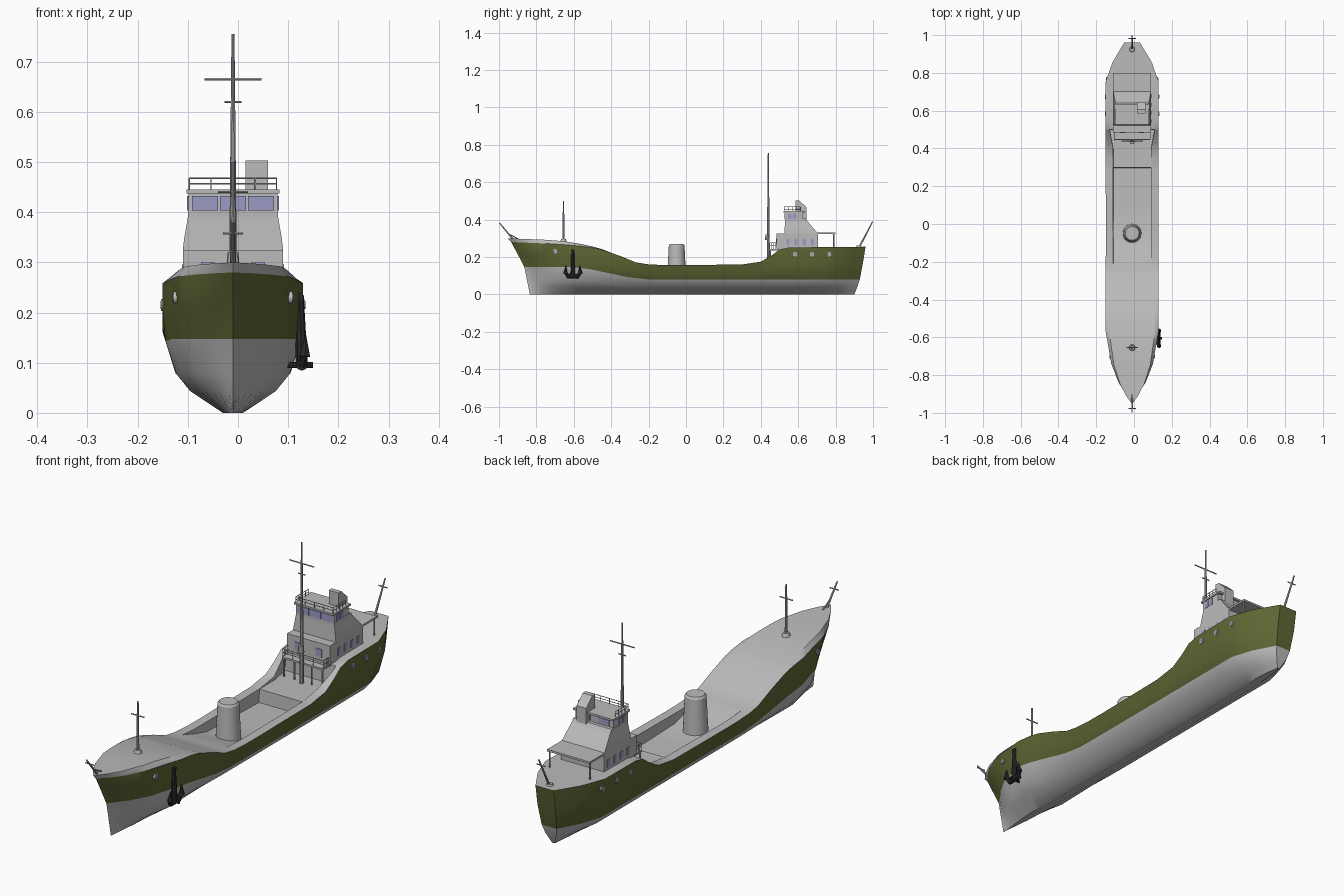
import bpy, bmesh, math
from mathutils import Vector

if "Cube" in bpy.data.objects:
    bpy.data.objects.remove(bpy.data.objects["Cube"])

CX = -0.01  # ship centreline


def material(name, rgb):
    m = bpy.data.materials.new(name)
    m.diffuse_color = (*rgb, 1)
    m.use_nodes = True
    m.node_tree.nodes["Principled BSDF"].inputs["Base Color"].default_value = m.diffuse_color
    return m


GREY = material("grey_paint", (0.50, 0.50, 0.50))
GREEN = material("olive_green", (0.118, 0.133, 0.035))
GLASS = material("window_blue", (0.33, 0.33, 0.56))
DARK = material("dark_iron", (0.022, 0.022, 0.022))


def make(name, verts, faces, mats, smooth=False):
    me = bpy.data.meshes.new(name)
    me.from_pydata([tuple(v) for v in verts], [], faces)
    bm = bmesh.new()
    bm.from_mesh(me)
    bmesh.ops.remove_doubles(bm, verts=bm.verts, dist=1e-5)
    bmesh.ops.recalc_face_normals(bm, faces=bm.faces)
    bm.to_mesh(me)
    bm.free()
    for m in mats:
        me.materials.append(m)
    ob = bpy.data.objects.new(name, me)
    bpy.context.collection.objects.link(ob)
    if smooth:
        bpy.context.view_layer.objects.active = ob
        ob.select_set(True)
        bpy.ops.object.shade_smooth_by_angle(angle=math.radians(35))
        ob.select_set(False)
    return ob


def loft(name, rings, mat, smooth=False):
    n = len(rings[0])
    verts = [p for r in rings for p in r]
    faces = [(a * n + i, a * n + (i + 1) % n, (a + 1) * n + (i + 1) % n, (a + 1) * n + i)
             for a in range(len(rings) - 1) for i in range(n)]
    faces += [tuple(range(n)), tuple(range((len(rings) - 1) * n, len(rings) * n))]
    return make(name, verts, faces, [mat], smooth)


def box(name, x, y, z, mat=GREY):
    ring = lambda h: [(x[0], y[0], h), (x[1], y[0], h), (x[1], y[1], h), (x[0], y[1], h)]
    return loft(name, [ring(z[0]), ring(z[1])], mat)


def rod(name, a, b, r1, r2=None, mat=GREY, n=10):
    a, b = Vector(a), Vector(b)
    q = (b - a).to_track_quat('Z', 'Y')
    ring = lambda c, r: [c + q @ Vector((r * math.cos(k * math.tau / n), r * math.sin(k * math.tau / n), 0))
                         for k in range(n)]
    return loft(name, [ring(a, r1), ring(b, r1 if r2 is None else r2)], mat, n > 8)


def extrude_x(name, profile, x0, x1, mat=GREY):
    return loft(name, [[(x, y, z) for y, z in profile] for x in (x0, x1)], mat)


def lerp(t, *pts):
    if t <= pts[0][0]:
        return pts[0][1]
    for (a, u), (b, v) in zip(pts, pts[1:]):
        if t <= b:
            return u + (v - u) * (t - a) / (b - a)
    return pts[-1][1]


# Hull form: sheer line, paint line, section and plan taper
def sheer(y):
    return lerp(y, (-.95, .28), (-.75, .272), (-.6, .262), (-.5, .25), (-.45, .24), (-.35, .205), (-.27, .172),
                (-.2, .16), (-.1, .156), (.3, .16), (.4, .175), (.46, .21), (.5, .24), (.55, .251), (.95, .255))


def paint_line(y):
    return lerp(y, (-.6, .147), (-.5, .132), (-.3, .09), (-.2, .08), (.9, .08))


def half_width(y, z):
    w = lerp(z, (0, .02), (.043, .085), (.08, .115), (.16, .14))
    t = lerp(y, (-.95, 0), (-.91, .25), (-.85, .52), (-.75, .79), (-.57, 1), (.75, 1), (.85, .74), (.95, .3))
    return w * (t ** (1 + .8 * max(0, 1 - z / .28)) if y < 0 else t)


def rake(y, z):
    if y < -.6:
        stem = lerp(z, (0, -.835), (.15, -.865), (.28, -.935), (.3, -.953))
        return -.6 + (y + .6) * (stem + .6) / -.35
    if y > .6:
        stern = lerp(z, (0, .90), (.05, .92), (.1, .935), (.255, .96))
        return .6 + (y - .6) * (stern - .6) / .35
    return y


stations = [-.95, -.935, -.91, -.88, -.85, -.8, -.75, -.69, -.63, -.57, -.5, -.45, -.4, -.35, -.31, -.27, -.23, -.21,
            -.13, -.05, .1, .2, .297, .3, .35, .4, .43, .46, .497, .5, .55, .65, .75, .8, .85, .9, .95]
verts, faces = [], []
for y in stations:
    s, g = sheer(y), paint_line(y)
    rise = lerp(y, (-.7, .02), (-.6, .015), (-.42, 0))
    inner = lerp(y, (-.3, .87), (-.21, .72), (.4, .72), (.5, .85))
    floor = s + rise - lerp(y, (-.21, 0), (-.05, .042), (.297, .055), (.3, 0))
    if .3 <= y < .5:
        floor = .16
    half = [(half_width(y, z), z) for z in (0, g * .3, g * .54, g, (g + s) / 2, s)]
    half += [(half_width(y, s) * inner, s + rise), (half_width(y, s) * inner * .99, floor)]
    ring = half + [(0, floor)] + [(-x, z) for x, z in reversed(half)]
    verts += [(CX + x, rake(y, z), z) for x, z in ring]
n = 17
for a in range(len(stations) - 1):
    faces += [(a * n + i, a * n + (i + 1) % n, (a + 1) * n + (i + 1) % n, (a + 1) * n + i) for i in range(n)]
base = (len(stations) - 1) * n
faces += [(base + i, base + i + 1, base + n - 2 - i, base + n - 1 - i) for i in range(7)]
faces.append((base + 7, base + 8, base + 9))
hull = make("hull", verts, faces, [GREY, GREEN], True)
# Green topsides between the paint line and the sheer
for p in hull.data.polygons:
    lo, hi = [f([hull.data.vertices[i].co.z for i in p.vertices]) for f in (min, max)]
    y, z = p.center.y, p.center.z
    outward = abs(p.normal.z) < .8 and (p.normal.x * (p.center.x - CX) > 0 or y > .9)
    if outward and paint_line(y) < z < sheer(y) - .004 and hi <= sheer(y) + .03:
        p.material_index = 1

# Deck vent trunk
rod("vent_trunk", (CX, -.05, .10), (CX, -.05, .262), .05, .042, n=24)
rod("vent_cap", (CX, -.05, .262), (CX, -.05, .27), .042, .036, n=24)


# Deckhouse tiers
def tier(name, *levels):
    loft(name, [[(CX - w, a, z), (CX + w, a, z), (CX + w, b, z), (CX - w, b, z)] for z, a, b, w in levels], GREY)


tier("lower_house", (.245, .485, .705, .10), (.325, .485, .705, .10))
tier("upper_house", (.325, .525, .705, .10), (.35, .527, .685, .097), (.39, .53, .65, .09), (.405, .53, .64, .09))
tier("bridge", (.40, .53, .625, .089), (.437, .53, .625, .089))
tier("bridge_roof", (.437, .52, .635, .093), (.445, .52, .635, .093))
tier("aft_canopy", (.323, .70, .80, .10), (.331, .70, .80, .10))
extrude_x("exhaust_stack", [(.585, .39), (.585, .503), (.605, .503), (.645, .465), (.645, .39)], .015, .06)
for sx in (-1, 1):
    rod("canopy_post", (CX + sx * .094, .79, .25), (CX + sx * .094, .79, .325), .004, n=6)

# Windows
for i in range(3):
    x = -.092 + i * .056
    box("bridge_front_window", (x, x + .052), (.527, .531), (.403, .432), GLASS)
for sx in (-1, 1):
    X = CX + sx * .0895
    box("bridge_side_window", (X - .002, X + .002), (.545, .565), (.403, .432), GLASS)
    box("bridge_side_window", (X - .002, X + .002), (.57, .59), (.403, .432), GLASS)
    box("bridge_rear_window", (CX + sx * .045 - .025, CX + sx * .045 + .025), (.624, .627), (.41, .432), GLASS)
    box("house_front_window", (CX + sx * .05 - .014, CX + sx * .05 + .014), (.482, .486), (.268, .30), GLASS)
    for y in (.545, .588, .632, .676):
        X = CX + sx * .10
        box("house_side_window", (X - .002, X + .002), (y - .009, y + .009), (.264, .296), GLASS)
    # Portholes with grey rims
    for y, z in ((-.70, .23), (.583, .215), (.674, .215), (.765, .215)):
        X = half_width(y, z)
        for nm, r, d, m in (("porthole_rim", .012, .003, GREY), ("porthole_glass", .008, .0045, GLASS)):
            rod(nm, (CX + sx * (X - .006), y, z), (CX + sx * (X + d), y, z), r, mat=m, n=12)


# Railings
def railing(name, corners, z0, z1):
    for (x0, y0), (x1, y1) in zip(corners, corners[1:]):
        for z in (z1, (z0 + z1) / 2):
            rod(name + "_bar", (x0, y0, z), (x1, y1, z), .0014, n=5)
        for k in range(5):
            p = (x0 + (x1 - x0) * k / 4, y0 + (y1 - y0) * k / 4)
            rod(name + "_post", (*p, z0), (*p, z1), .0014, n=5)


railing("roof_rail", [(-.097, .61), (-.097, .525), (.077, .525), (.077, .61)], .445, .468)
# Gallery ahead of the house, on posts
box("gallery_floor", (-.105, .085), (.445, .50), (.236, .243))
railing("gallery_rail", [(-.105, .49), (-.105, .448), (.085, .448), (.085, .49)], .243, .275)
for x in (-.10, -.05, .03, .08):
    rod("gallery_post", (x, .45, .155), (x, .45, .24), .004, n=6)


# Masts and flagstaffs
def bar(x, y, z, w, r=.0025):
    rod("crossbar", (x - w, y, z), (x + w, y, z), r, n=6)


rod("main_mast", (CX, .44, .155), (CX, .44, .755), .009, .003)
bar(CX, .44, .665, .057)
bar(CX, .44, .62, .017)
rod("mast_fitting", (CX, .435, .29), (CX, .435, .32), .013, .011)
rod("fore_mast", (CX, -.655, .275), (CX, -.655, .50), .006, .0035)
rod("fore_mast_foot", (CX, -.655, .275), (CX, -.655, .297), .02, .012, n=16)
bar(CX, -.655, .44, .03)
rod("bow_staff", (CX, -.925, .295), (CX, -.997, .382), .005, .003)
rod("bow_brace", (CX, -.90, .298), (CX, -.95, .325), .003)
bar(CX, -.976, .358, .02)
rod("stern_staff", (CX, .925, .25), (CX, .998, .39), .005, .003)
rod("stern_staff_foot", (CX, .925, .25), (CX, .925, .262), .016, .012, n=16)
bar(CX, .982, .36, .02)

# Anchor on the starboard bow
AX, AY = .127, -.605
rod("anchor_shank", (AX - .004, AY, .235), (AX, AY, .095), .008, .012, DARK, 8)
rod("anchor_shackle", (AX - .004, AY - .008, .23), (AX - .004, AY + .008, .23), .009, mat=DARK, n=8)
rod("anchor_crown", (AX, AY - .03, .096), (AX, AY + .03, .096), .012, mat=DARK, n=8)
rod("anchor_stock", (AX - .03, AY, .095), (AX + .022, AY, .095), .006, mat=DARK, n=8)
for s in (-1, 1):
    rod("anchor_arm", (AX, AY + s * .025, .096), (AX + .006, AY + s * .042, .12), .010, .008, DARK, 8)
    rod("anchor_fluke", (AX + .006, AY + s * .04, .112), (AX + .008, AY + s * .036, .155), .012, .001, DARK, 6)
